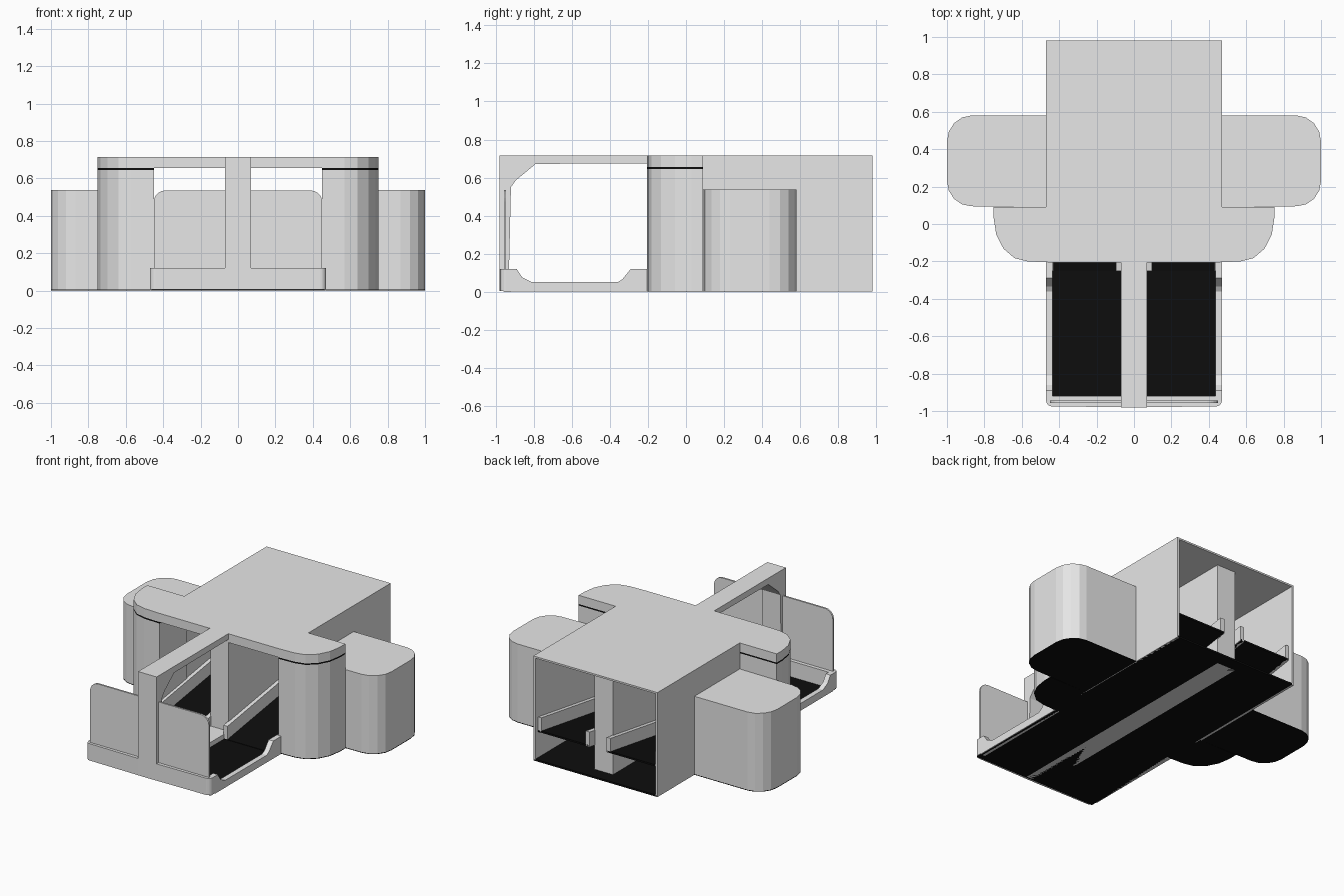
import bpy, bmesh, math

cube = bpy.data.objects.get("Cube")
if cube:
    bpy.data.objects.remove(cube, do_unlink=True)


def material(name, value):
    mat = bpy.data.materials.new(name)
    mat.use_nodes = True
    colour = (value, value, value, 1)
    mat.diffuse_color = colour
    mat.node_tree.nodes["Principled BSDF"].inputs["Base Color"].default_value = colour
    return mat


GREY = material("pale grey", 0.8)
BLACK = material("black", 0.004)
WIDE, TOP, SEAM = 0.47, 0.715, 0.655


def prism(name, outline, low, high, mat=GREY, axis="z"):
    """Extrude an outline: (x, y) along z, (y, z) along x, or (x, z) along y."""
    place = {"z": lambda a, b, c: (a, b, c),
             "x": lambda a, b, c: (c, a, b),
             "y": lambda a, b, c: (a, c, b)}[axis]
    bm = bmesh.new()
    ends = [[bm.verts.new(place(a, b, c)) for a, b in outline] for c in (low, high)]
    bm.faces.new(ends[0])
    bm.faces.new(ends[1])
    for i in range(len(outline)):
        j = (i + 1) % len(outline)
        bm.faces.new((ends[0][i], ends[0][j], ends[1][j], ends[1][i]))
    bmesh.ops.recalc_face_normals(bm, faces=bm.faces)
    mesh = bpy.data.meshes.new(name)
    bm.to_mesh(mesh)
    bm.free()
    mesh.materials.append(mat)
    obj = bpy.data.objects.new(name, mesh)
    bpy.context.collection.objects.link(obj)
    return obj


def box(name, x, y, z, mat=GREY):
    return prism(name, [(x[0], y[0]), (x[1], y[0]), (x[1], y[1]), (x[0], y[1])], *z, mat)


def flip(points):
    return [(-a, b) for a, b in reversed(points)]


def arc(cx, cy, rx, ry, start, end, steps):
    angles = [math.radians(start + (end - start) * i / steps) for i in range(steps + 1)]
    return [(cx + rx * math.cos(a), cy + ry * math.sin(a)) for a in angles]


# Plan outlines for the right half
bay = [(0.45, -0.205)] + arc(0.57, 0.03, 0.18, 0.23, -90, 0, 4) + [(0.75, 0.09), (0.45, 0.09)]
wing = [(WIDE, 0.09)] + arc(0.87, 0.23, 0.13, 0.135, -90, 0, 4) \
    + arc(0.87, 0.44, 0.13, 0.14, 0, 90, 4) + [(WIDE, 0.58)]
bay_front = bay[:-1]

# Roof slab over the hall and its front bays
roof = bay_front + [(WIDE, 0.09), (WIDE, 0.2)]
prism("front_roof", roof + flip(roof), SEAM, TOP)
box("hall_roof", (-WIDE, WIDE), (0.2, 0.98), (0.703, TOP))

# Centre wall between the two lanes
box("centre_wall", (-0.07, 0.07), (-0.2, 0.89), (0, 0.703))

# Front platform with a rounded curb
front = [(0, -0.98)] + arc(0.44, -0.945, 0.03, 0.03, -90, 0, 4) + [(WIDE, -0.92), (0, -0.92)]
prism("front_curb", front + flip(front), 0.005, 0.12)
box("platform_floor", (-WIDE + 0.005, WIDE - 0.005), (-0.96, 0.98), (0, 0.012), BLACK)
box("centre_strip", (-0.07, 0.07), (-0.95, -0.2), (0, 0.045))

# Low side walls that dip in the middle
curb = [(-0.92, 0), (-0.92, 0.12), (-0.89, 0.12), (-0.86, 0.075), (-0.81, 0.05),
        (-0.36, 0.05), (-0.335, 0.065), (-0.29, 0.12), (-0.2, 0.12), (-0.2, 0)]

# Glazing panel with a rounded outer corner
panel = [(0.07, 0.11), (0.45, 0.11)] + arc(0.39, 0.475, 0.06, 0.06, 0, 90, 5) + [(0.07, 0.535)]

# Sloped lanes and their rails, as (y, z) profiles
START, END, RISE = (-0.25, 0.015), (0.95, 0.2), 0.09


def slope(below, above):
    return [(START[0], START[1] + below), (END[0], END[1] + below),
            (END[0], END[1] + above), (START[0], START[1] + above)]


for side, sign in (("left", 1), ("right", -1)):
    def span(a, b):
        return sorted((a * sign, b * sign))

    def half(points):
        return points if sign > 0 else flip(points)

    prism(side + "_wing", half(wing), 0.005, 0.537)
    prism(side + "_wing_base", half(wing), 0, 0.005, BLACK)
    prism(side + "_bay", half(bay), 0.005, 0.645)
    prism(side + "_bay_base", half(bay), 0, 0.005, BLACK)
    prism(side + "_bay_seam", half(bay), 0.645, SEAM, BLACK)
    box(side + "_hall_wall", span(0.455, WIDE), (0.05, 0.98), (0, 0.71))
    prism(side + "_curb", curb, *span(0.435, WIDE), axis="x")
    prism(side + "_panel", half(panel), -0.957, -0.945, axis="y")
    prism(side + "_ramp", slope(-0.012, 0), *span(0.07, 0.455), BLACK, "x")
    prism(side + "_inner_rail", slope(-0.012, RISE), *span(0.065, 0.095), axis="x")
    prism(side + "_outer_rail", slope(-0.012, RISE), *span(0.43, 0.457), axis="x")

# Front post and overhead arm in one bent profile
arm = [(-0.98, 0.005), (-0.93, 0.005), (-0.93, 0.12), (-0.92, 0.55), (-0.895, 0.585),
       (-0.79, 0.672), (-0.2, 0.675), (-0.2, TOP), (-0.98, TOP)]
prism("post_and_arm", arm, -0.07, 0.07, axis="x")
